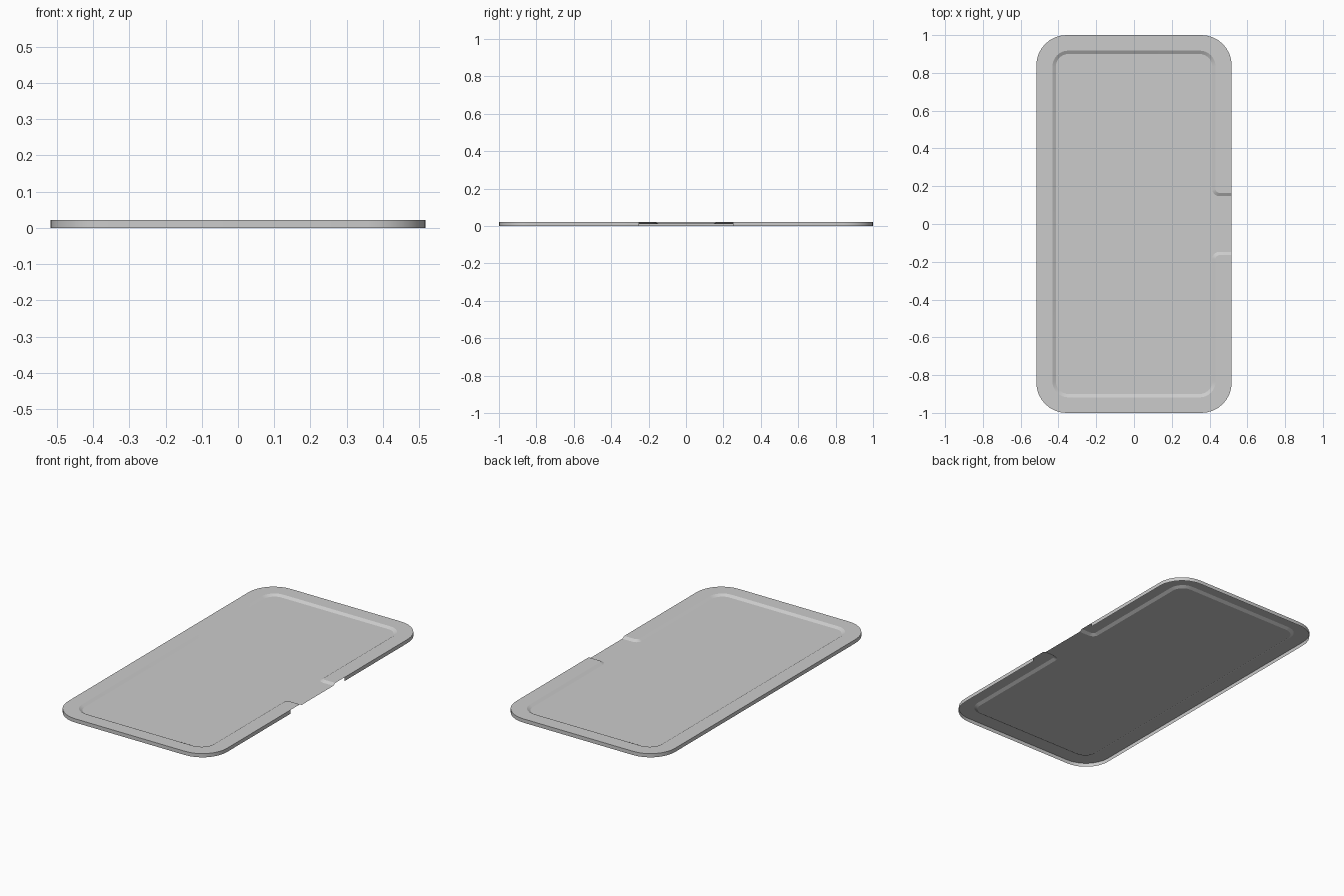
import bpy, bmesh
from math import sin, cos, radians

if "Cube" in bpy.data.objects:
    bpy.data.objects.remove(bpy.data.objects["Cube"])

X, Y = 0.517, 1.0          # outer half sizes
A, B = 0.432, 0.918        # recess half sizes
NOTCH, GAP = 0.165, 0.25   # half widths of rim notch and skirt gap
TOP, FLOOR, SLOPE = 0.022, 0.012, 0.018


def arc(cx, cy, r, a0, a1, n=8):
    angles = [radians(a0 + (a1 - a0) * i / n) for i in range(n + 1)]
    return [(cx + r * cos(t), cy + r * sin(t)) for t in angles]


def corners(hx, hy, R, r):
    # four rounded corners, clockwise from the front right
    x, y = hx - R, hy - R
    return (arc(x, -y, r, 0, -90) + arc(-x, -y, r, -90, -180)
            + arc(-x, y, r, 180, 90) + arc(x, y, r, 90, 0))


def recess(d):
    # recess outline inset by d, open at the notch on the right side
    R, f = 0.085, 0.02
    return ([(X, -NOTCH + d)] + arc(A + f, -NOTCH - f, f + d, 90, 180)
            + corners(A, B, R, R - d)
            + arc(A + f, NOTCH + f, f + d, 180, 270) + [(X, NOTCH - d)])


bm = bmesh.new()


def ring(points, z):
    return [bm.verts.new((x, y, z)) for x, y in points]


def strip(p, q):
    for i in range(len(p) - 1):
        bm.faces.new((p[i], p[i + 1], q[i + 1], q[i]))


edge = [(X, -GAP)] + corners(X, Y, 0.16, 0.16) + [(X, GAP)]
rim_inner = ring(recess(0), TOP)
floor_edge = ring(recess(SLOPE), FLOOR)
rim_outer = ring(edge, TOP)
skirt_foot = ring(edge, 0)

# flat rim, recessed floor, sloping step and outer skirt
bm.faces.new(rim_outer + rim_inner[::-1])
floor = bm.faces.new(floor_edge)
strip(rim_inner, floor_edge)
strip(rim_outer, skirt_foot)
bmesh.ops.recalc_face_normals(bm, faces=bm.faces[:])
floor.normal_update()
if floor.normal.z < 0:
    bmesh.ops.reverse_faces(bm, faces=bm.faces[:])
bmesh.ops.triangulate(bm, faces=[f for f in bm.faces if len(f.verts) > 4])

mesh = bpy.data.meshes.new("tray_panel")
bm.to_mesh(mesh)
bm.free()
tray = bpy.data.objects.new("tray_panel", mesh)
bpy.context.collection.objects.link(tray)
bpy.context.view_layer.objects.active = tray
tray.select_set(True)
bpy.ops.object.shade_smooth_by_angle(angle=radians(25))
